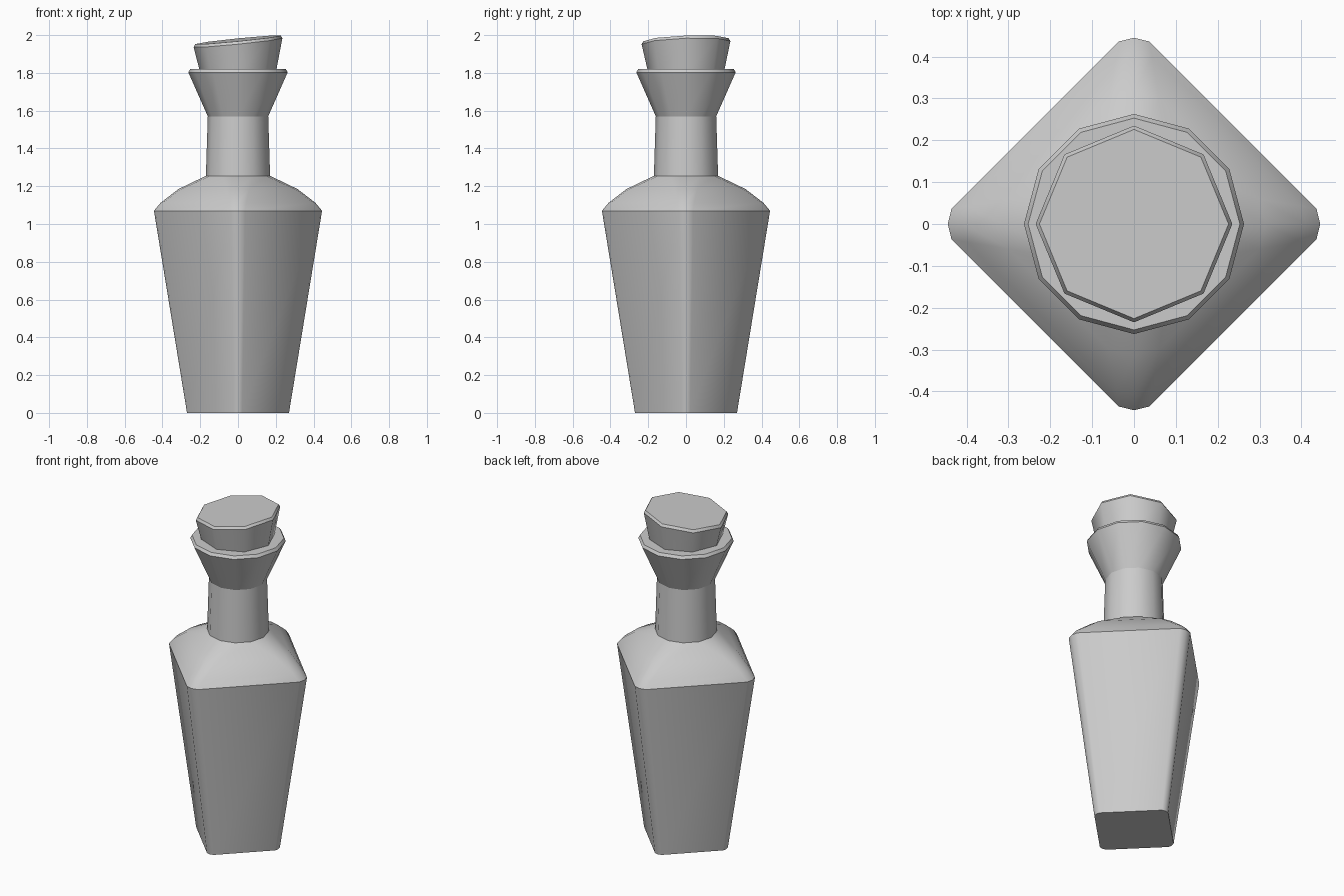
import bpy, bmesh
from math import cos, sin, pi
from mathutils import Vector

if "Cube" in bpy.data.objects:
    bpy.data.objects.remove(bpy.data.objects["Cube"])


def loft(name, rings, sharp):
    """Skin a stack of equal-sized rings, cap both ends, keep listed rings sharp."""
    bm = bmesh.new()
    loops = [[bm.verts.new(p) for p in ring] for ring in rings]
    n = len(loops[0])
    for a, b in zip(loops, loops[1:]):
        for i in range(n):
            j = (i + 1) % n
            bm.faces.new((a[i], a[j], b[j], b[i])).smooth = True
    bm.faces.new(loops[0][::-1])
    bm.faces.new(loops[-1])
    for k in sharp:
        for i in range(n):
            bm.edges.get((loops[k][i], loops[k][(i + 1) % n])).smooth = False
    mesh = bpy.data.meshes.new(name)
    bm.to_mesh(mesh)
    bm.free()
    obj = bpy.data.objects.new(name, mesh)
    bpy.context.collection.objects.link(obj)
    return obj


def circle(r, z, n):
    return [Vector((r * cos(2 * pi * i / n), r * sin(2 * pi * i / n), z)) for i in range(n)]


def diamond(r, z):
    """Square standing on its corner, each corner rounded with three points."""
    pts = []
    for q in range(4):
        c, s = cos(q * pi / 2), sin(q * pi / 2)
        for x, y in ((0.98, -0.083), (1, 0), (0.98, 0.083)):
            pts.append(Vector((r * (x * c - y * s), r * (x * s + y * c), z)))
    return pts[1:] + pts[:1]


# Bottle: tapered square body
R_BODY, R_NECK = 0.445, 0.17
rings = [diamond(0.27, 0), diamond(R_BODY, 1.07)]
# Rounded shoulder blending the square into the round neck
for r, z in ((0.41, 1.112), (0.315, 1.185), (R_NECK, 1.255)):
    t = (R_BODY - r) / (R_BODY - R_NECK)
    rings.append([a.lerp(b, t) for a, b in
                  zip(diamond(R_BODY, z), circle(R_NECK, z, 12))])
# Neck, flared mouth and bevelled rim
for r, z in ((0.16, 1.57), (0.263, 1.803), (0.253, 1.82)):
    rings.append(circle(r, z, 12))
loft("bottle", rings, (0, 1, 4, 5, 6, 7))

# Stopper: eight-sided cork with a slanted, chamfered top
stopper = [circle(0.2, 1.80, 8), circle(0.235, 1.96, 8), circle(0.226, 1.975, 8)]
for ring in stopper[1:]:
    for p in ring:
        p.z += 0.1 * p.x + 0.035 * p.y
loft("stopper", stopper, (0, 1, 2))
